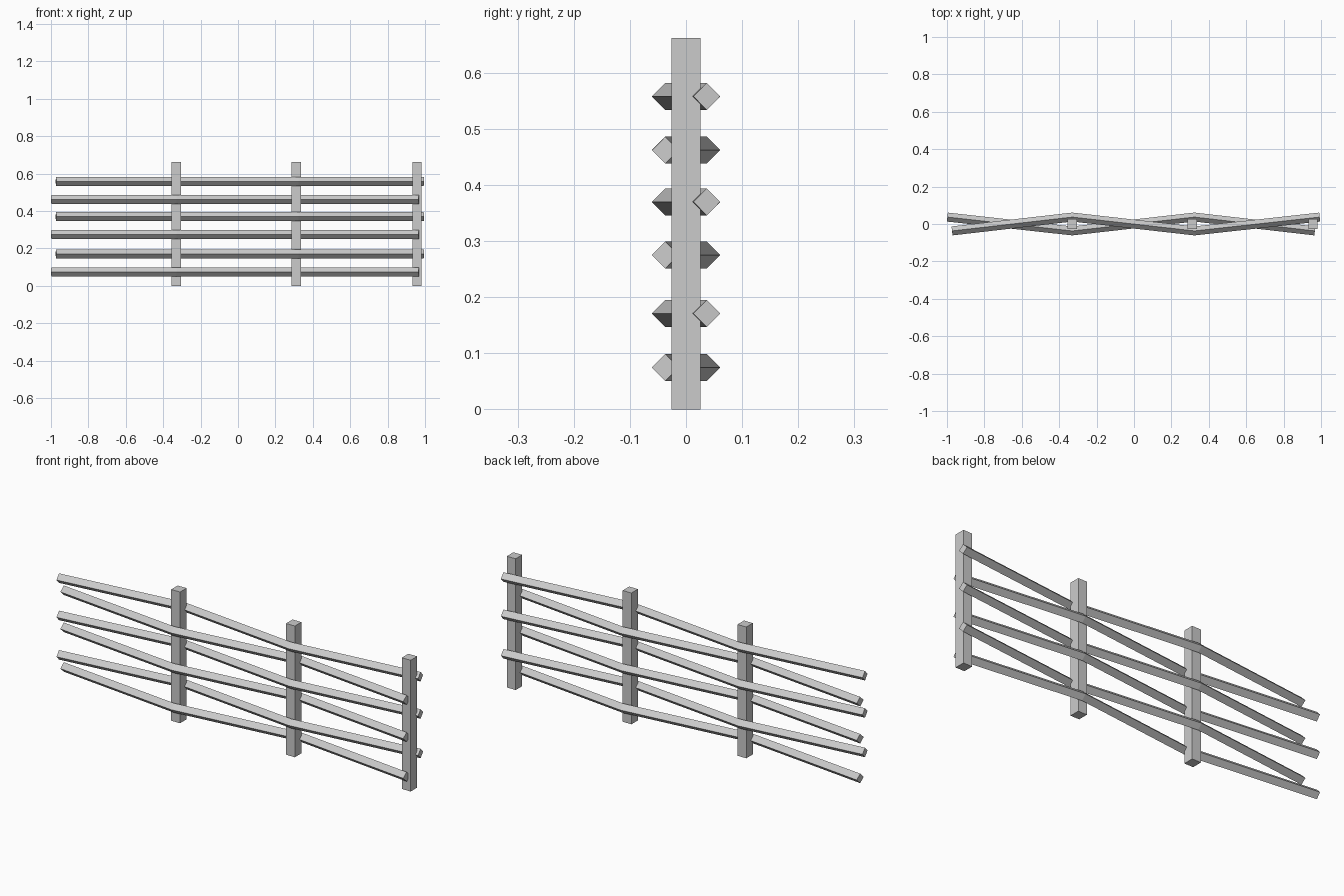
import bpy, bmesh
from mathutils import Vector

if "Cube" in bpy.data.objects:
    bpy.data.objects.remove(bpy.data.objects["Cube"])

HALF = 0.024   # half diagonal of a diamond rail section
SWAY = 0.037   # sideways offset of the rails at the posts


def make_object(name, bm):
    bmesh.ops.recalc_face_normals(bm, faces=bm.faces)
    mesh = bpy.data.meshes.new(name)
    bm.to_mesh(mesh)
    bm.free()
    bpy.context.collection.objects.link(bpy.data.objects.new(name, mesh))


def post(name, x):
    bm = bmesh.new()
    bmesh.ops.create_cube(bm, size=1)
    for v in bm.verts:
        v.co = Vector((x + v.co.x * 0.049, v.co.y * 0.052, (v.co.z + 0.5) * 0.662))
    make_object(name, bm)


def rail(name, xs, z, first_side):
    # diamond section swept along a zigzag that weaves between the posts
    pts = [Vector((x, SWAY * first_side * (-1) ** i, z)) for i, x in enumerate(xs)]
    bm = bmesh.new()
    rings = []
    for i, p in enumerate(pts):
        d = Vector((1, 0, 0))
        if i == 0:
            d = (pts[1] - p).normalized()
        elif i == len(pts) - 1:
            d = (p - pts[i - 1]).normalized()
        side = Vector((-d.y, d.x, 0)) * HALF
        up = Vector((0, 0, HALF))
        rings.append([bm.verts.new(p + o) for o in (side, up, -side, -up)])
    for a, b in zip(rings, rings[1:]):
        for k in range(4):
            n = (k + 1) % 4
            bm.faces.new((a[k], a[n], b[n], b[k]))
    bm.faces.new(rings[0])
    bm.faces.new(rings[-1])
    make_object(name, bm)


# upright posts
for i, x in enumerate((-0.33, 0.311, 0.957)):
    post(f"post_{i + 1}", x)

# woven rails, alternating sides from bottom to top
for i, z in enumerate((0.075, 0.171, 0.275, 0.370, 0.462, 0.558)):
    if i % 2 == 0:
        rail(f"rail_{i + 1}", (-0.998, -0.33, 0.323, 0.967), z, 1)
    else:
        rail(f"rail_{i + 1}", (-0.973, -0.33, 0.323, 0.993), z, -1)
